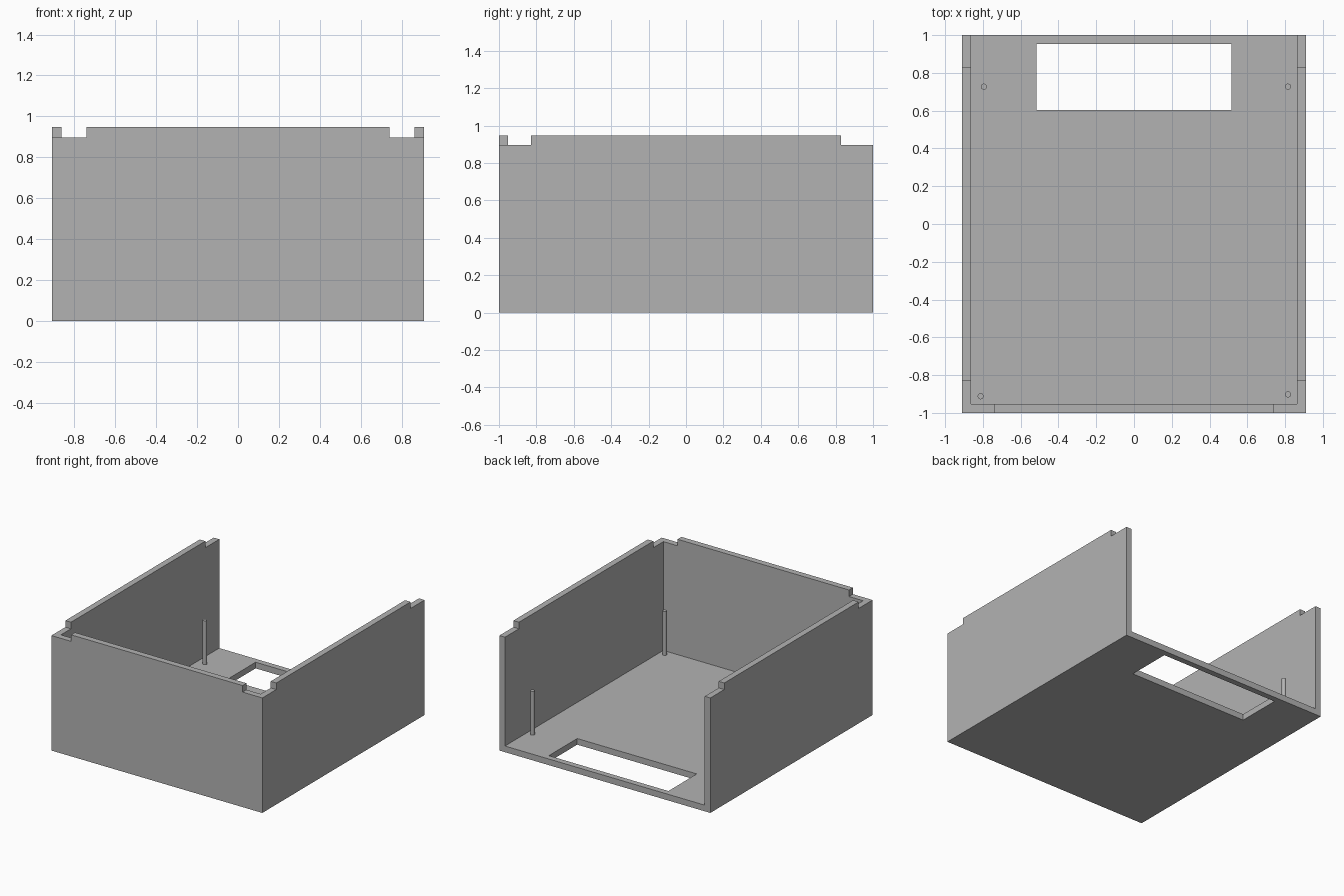
import bpy
from mathutils import Vector

old = bpy.data.objects.get("Cube")
if old:
    bpy.data.objects.remove(old, do_unlink=True)

HALF_X, HALF_Y, HEIGHT = 0.91, 1.0, 0.948
WALL = 0.048
POST_TOP = 0.39

grey = bpy.data.materials.new("plain grey")
grey.use_nodes = True
colour = (0.45, 0.45, 0.45, 1)
grey.diffuse_color = colour
grey.node_tree.nodes["Principled BSDF"].inputs["Base Color"].default_value = colour


def box(name, low, high):
    low, high = Vector(low), Vector(high)
    bpy.ops.mesh.primitive_cube_add(size=1, location=(low + high) / 2)
    obj = bpy.context.object
    obj.name = name
    obj.scale = high - low
    bpy.ops.object.transform_apply(location=True, rotation=False, scale=True)
    obj.data.materials.append(grey)
    return obj


def cut(target, cutter):
    cutter.hide_render = True
    mod = target.modifiers.new("cut", 'BOOLEAN')
    mod.operation = 'DIFFERENCE'
    mod.solver = 'EXACT'
    mod.object = cutter
    bpy.context.view_layer.objects.active = target
    bpy.ops.object.modifier_apply(modifier=mod.name)
    bpy.data.objects.remove(cutter, do_unlink=True)


# Case: floor, two sides and a front, open at the top and the back
case = box("case", (-HALF_X, -HALF_Y, 0), (HALF_X, HALF_Y, HEIGHT))
inner = HALF_X - WALL
cut(case, box("cavity", (-inner, WALL - HALF_Y, WALL), (inner, 1.2, 1.2)))

# Slot through the floor near the back
cut(case, box("floor_slot", (-0.516, 0.604, -0.2), (0.516, 0.954, 0.2)))

# Lowered rim at each corner
for sx in (-1, 1):
    for sy in (-1, 1):
        xs = sorted((sx * 0.74, sx * 1.2))
        ys = sorted((sy * 0.828, sy * 1.2))
        cut(case, box("rim_notch", (xs[0], ys[0], 0.897), (xs[1], ys[1], 1.3)))

# Slim round posts standing on the floor
posts = {
    "back_right_post": (-0.795, 0.727),
    "back_left_post": (0.815, 0.727),
    "front_right_post": (-0.812, -0.912),
    "front_left_post": (0.815, -0.902),
}
for name, (x, y) in posts.items():
    bpy.ops.mesh.primitive_cylinder_add(
        vertices=32, radius=0.016, depth=POST_TOP - WALL,
        location=(x, y, (POST_TOP + WALL) / 2))
    post = bpy.context.object
    post.name = name
    post.data.materials.append(grey)
    bpy.ops.object.shade_smooth_by_angle()
